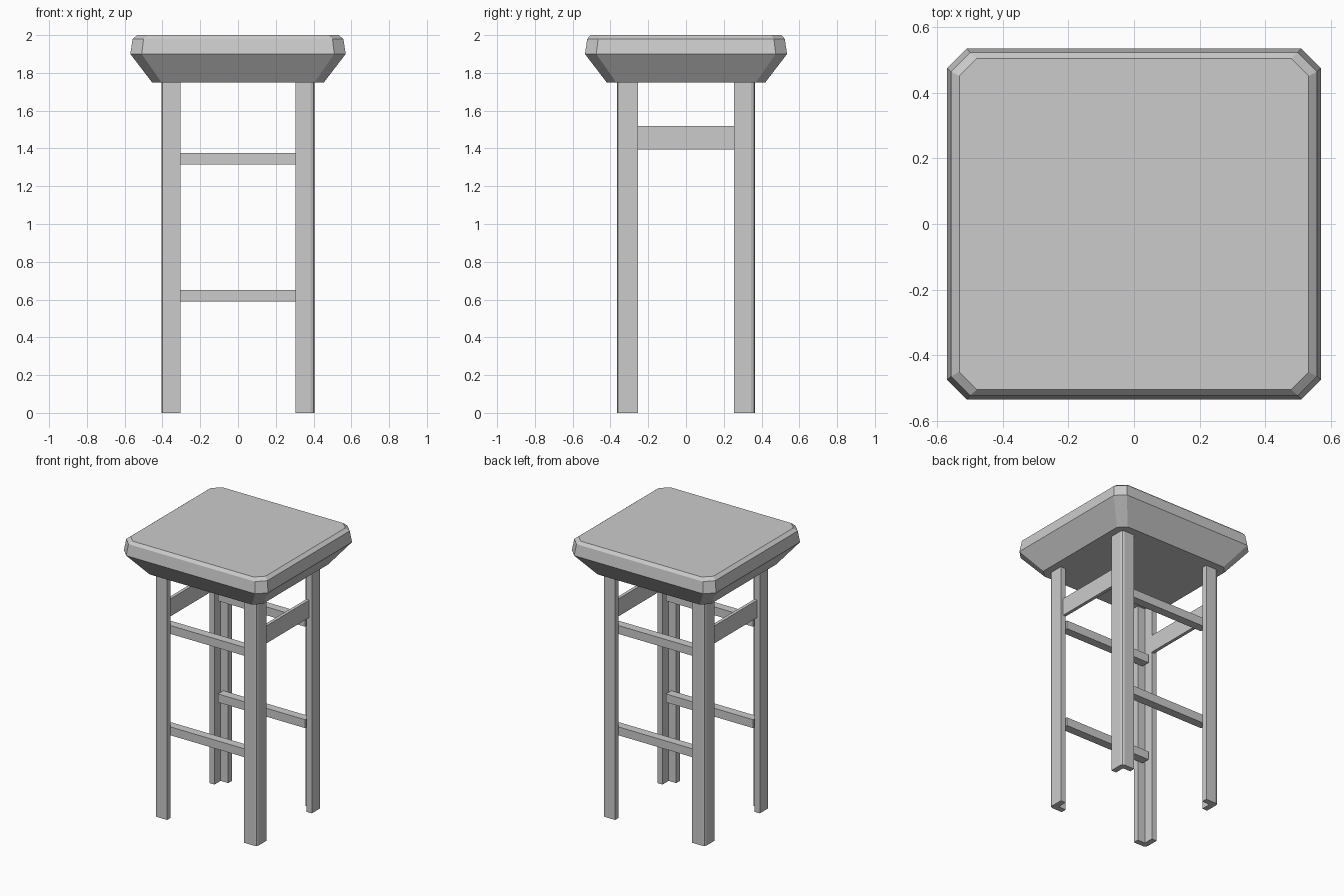
import bpy, bmesh

if "Cube" in bpy.data.objects:
    bpy.data.objects.remove(bpy.data.objects["Cube"])


def make_object(name, bm):
    bmesh.ops.recalc_face_normals(bm, faces=bm.faces)
    mesh = bpy.data.meshes.new(name)
    bm.to_mesh(mesh)
    bm.free()
    ob = bpy.data.objects.new(name, mesh)
    bpy.context.collection.objects.link(ob)
    return ob


def loft(name, rings):
    """Skin a stack of closed rings with equal point counts, capped at both ends."""
    bm = bmesh.new()
    loops = [[bm.verts.new(p) for p in ring] for ring in rings]
    n = len(loops[0])
    for a, b in zip(loops, loops[1:]):
        for i in range(n):
            j = (i + 1) % n
            bm.faces.new((a[i], a[j], b[j], b[i]))
    bm.faces.new(loops[0][::-1])
    bm.faces.new(loops[-1])
    return make_object(name, bm)


def box(name, x0, x1, y0, y1, z0, z1):
    base = [(x0, y0), (x1, y0), (x1, y1), (x0, y1)]
    return loft(name, [[(x, y, z) for x, y in base] for z in (z0, z1)])


def cut_corner_ring(hx, hy, c, z):
    return [(hx - c, -hy, z), (hx, -hy + c, z), (hx, hy - c, z), (hx - c, hy, z),
            (-hx + c, hy, z), (-hx, hy - c, z), (-hx, -hy + c, z), (-hx + c, -hy, z)]


# Seat: cut-corner slab flaring out from the underside
loft("seat", [cut_corner_ring(0.455, 0.42, 0.05, 1.75),
              cut_corner_ring(0.57, 0.535, 0.06, 1.90),
              cut_corner_ring(0.558, 0.523, 0.058, 1.98),
              cut_corner_ring(0.533, 0.505, 0.054, 2.0)])

# Legs: angle section opening inward, softened outer corner
X, Y, XI, YI, T = 0.405, 0.365, 0.305, 0.255, 0.04
section = [(XI, Y), (XI, Y - T), (X - T, Y - T), (X - T, YI), (X, YI),
           (X, Y - 0.02), (X - 0.006, Y - 0.006), (X - 0.02, Y)]
for end, sy in (("front", -1), ("back", 1)):
    for side, sx in (("left", -1), ("right", 1)):
        loft(f"{end}_{side}_leg",
             [[(sx * x, sy * y, z) for x, y in section] for z in (0, 1.75)])

# Front and back rungs, set inside the leg angles
for end, s in (("front", -1), ("back", 1)):
    for level, z in (("lower", 0.59), ("upper", 1.315)):
        y0, y1 = sorted((s * 0.265, s * 0.326))
        box(f"{end}_{level}_rung", -0.345, 0.345, y0, y1, z, z + 0.06)

# Side rails between the leg edges
for side, s in (("left", -1), ("right", 1)):
    x0, x1 = sorted((s * 0.362, s * 0.385))
    box(f"{side}_rail", x0, x1, -0.26, 0.26, 1.395, 1.52)
